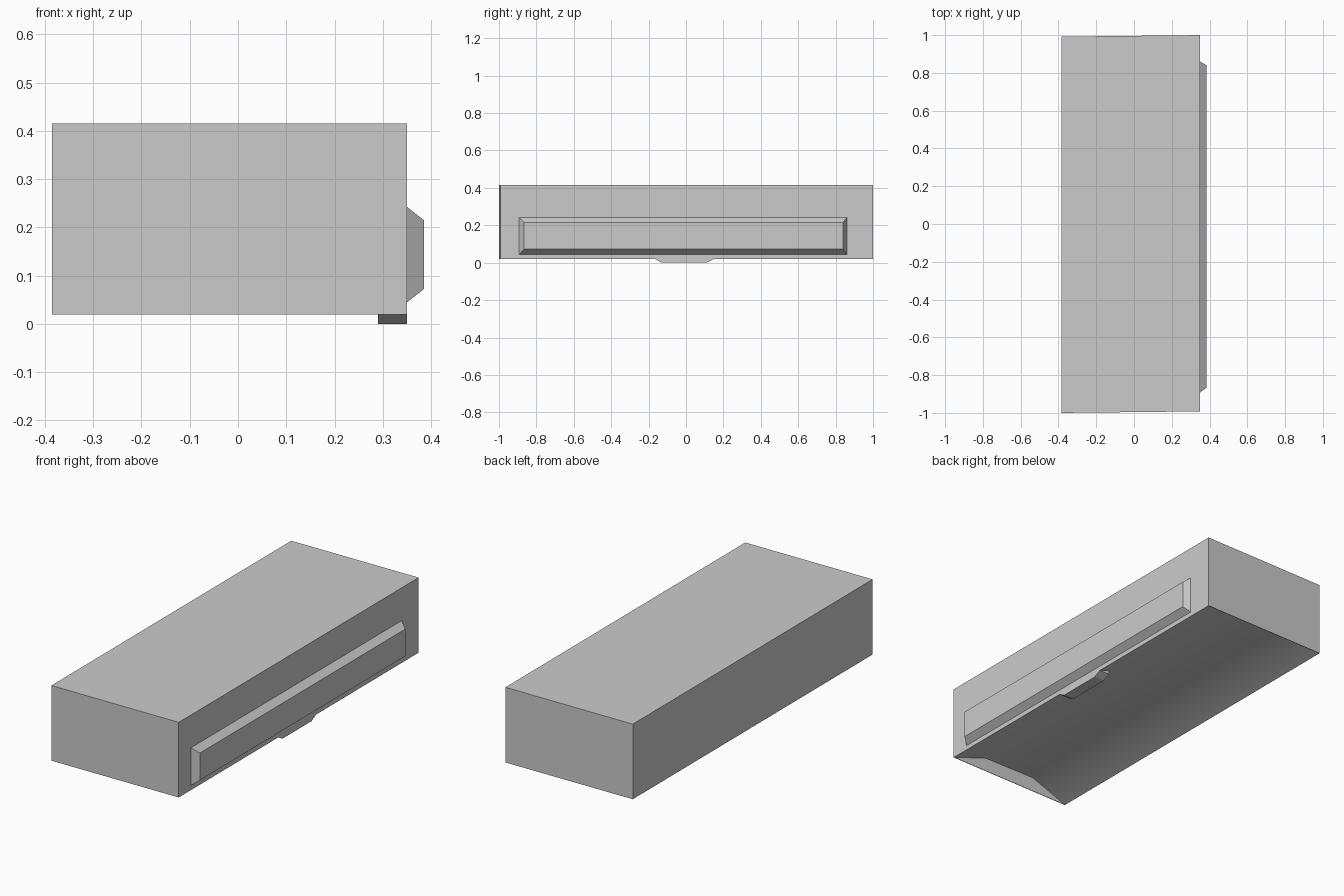
import bpy

if "Cube" in bpy.data.objects:
    bpy.data.objects.remove(bpy.data.objects["Cube"])


def make(name, verts, faces, smooth=False):
    mesh = bpy.data.meshes.new(name)
    mesh.from_pydata(verts, [], faces)
    obj = bpy.data.objects.new(name, mesh)
    bpy.context.collection.objects.link(obj)
    if smooth:
        bpy.context.view_layer.objects.active = obj
        obj.select_set(True)
        bpy.ops.object.shade_smooth_by_angle(angle=0.6)
        obj.select_set(False)
    return obj


def loft(name, a, b, smooth=False):
    """Closed solid between two matching outlines."""
    n = len(a)
    sides = [(i, (i + 1) % n, n + (i + 1) % n, n + i) for i in range(n)]
    caps = [tuple(reversed(range(n))), tuple(range(n, 2 * n))]
    return make(name, a + b, sides + caps, smooth)


X0, X1, Z0, Z1 = -0.385, 0.35, 0.02, 0.415


def end_y(x, sign, inset=0.0):
    # the two ends are very slightly skewed
    t = (x - X0) / (X1 - X0)
    skew = 0.008 * (1 - t if sign > 0 else t)
    return sign * (1 - skew - inset)


# Long housing with a hollowed underside
profile = [(X0, Z0), (-0.17, 0.097), (0.14, 0.093), (X1, Z0), (X1, Z1), (X0, Z1)]
loft("housing",
     [(x, end_y(x, -1, 0.003), z) for x, z in profile],
     [(x, end_y(x, 1, 0.003), z) for x, z in profile], smooth=True)

# Thin end plates closing the hollow
plate = [(X0, Z0), (X1, Z0), (X1, Z1), (X0, Z1)]
for sign, name in ((-1, "front_end_plate"), (1, "back_end_plate")):
    outlines = [[(x, end_y(x, sign, inset), z) for x, z in plate] for inset in (0, 0.003)]
    if sign > 0:
        outlines.reverse()
    loft(name, *outlines)


# Raised face panel with sloped borders
def rect(x, y0, y1, z0, z1):
    return [(x, y0, z0), (x, y1, z0), (x, y1, z1), (x, y0, z1)]


loft("face_panel", rect(X1 - 0.002, -0.893, 0.861, 0.043, 0.244),
     rect(0.385, -0.866, 0.84, 0.072, 0.215))

# Small tapered tab under the lower edge
tab = [(-0.13, 0), (0.11, 0), (0.15, 0.02), (0.15, 0.04), (-0.165, 0.04), (-0.165, 0.02)]
loft("lower_tab", [(0.29, y, z) for y, z in tab], [(X1, y, z) for y, z in tab])
